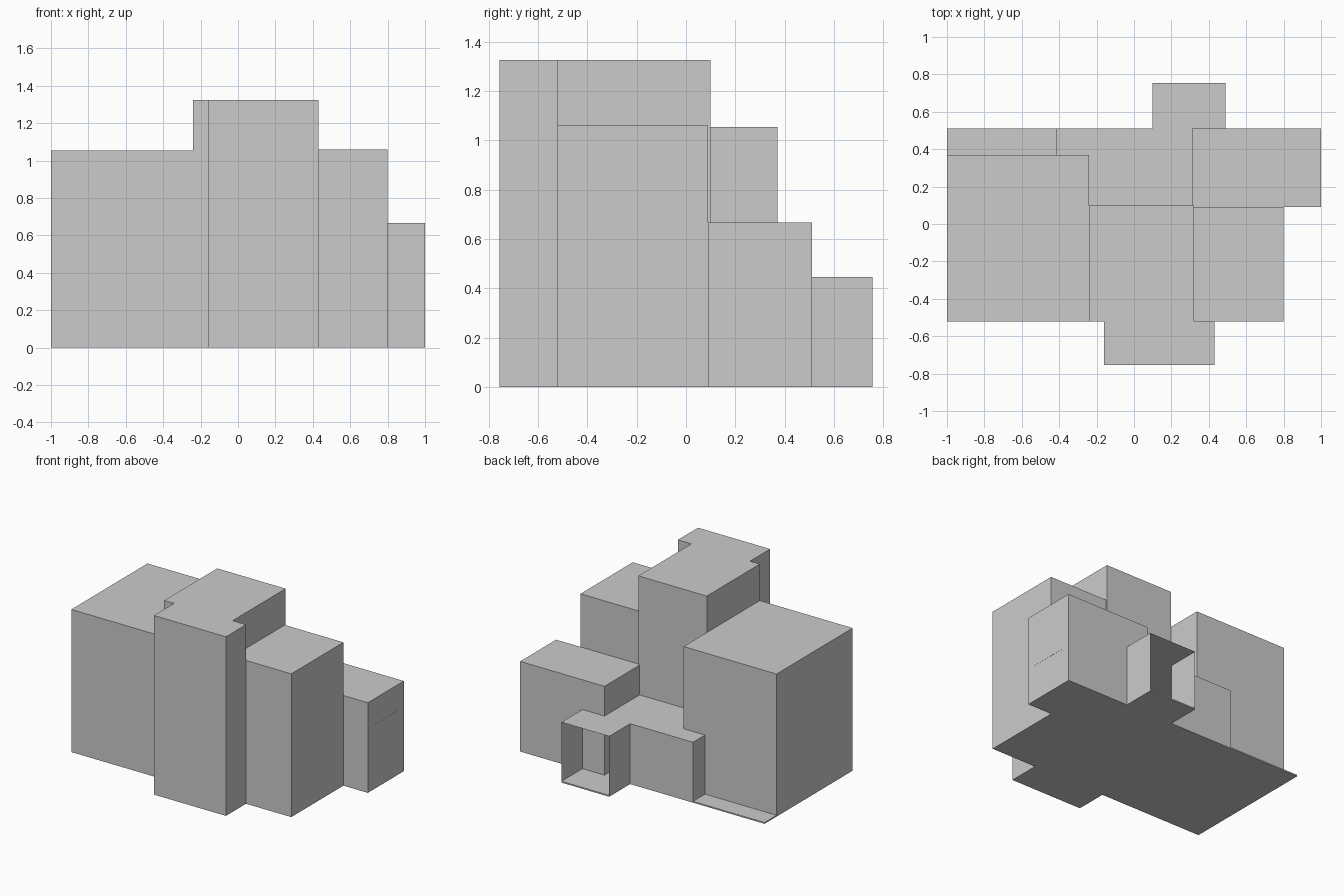
import bpy

if "Cube" in bpy.data.objects:
    bpy.data.objects.remove(bpy.data.objects["Cube"])

FLOOR = 0.01


def prism(name, pts, z0, z1, open_sides=()):
    """Extrude a counter-clockwise footprint; open_sides skips walls (and the underside)."""
    n = len(pts)
    verts = [(x, y, z) for z in (z0, z1) for x, y in pts]
    faces = [tuple(range(n, 2 * n))]
    if not open_sides:
        faces.append(tuple(reversed(range(n))))
    for i in range(n):
        if i not in open_sides:
            j = (i + 1) % n
            faces.append((i, j, j + n, i + n))
    mesh = bpy.data.meshes.new(name)
    mesh.from_pydata(verts, [], faces)
    mesh.update()
    obj = bpy.data.objects.new(name, mesh)
    bpy.context.collection.objects.link(obj)
    return obj


def rect(x0, x1, y0, y1):
    return [(x0, y0), (x1, y0), (x1, y1), (x0, y1)]


# Thin ground slab following the whole plan
prism("ground_slab", [
    (-1, -.52), (-.16, -.52), (-.16, -.755), (.43, -.755), (.43, -.52),
    (.80, -.52), (.80, .09), (1, .09), (1, .51), (.49, .51),
    (.49, .755), (.10, .755), (.10, .51), (-1, .51)], 0, FLOOR)

# Left block
prism("left_block", rect(-1, -.24, -.52, .37), FLOOR, 1.055)

# Central tower with its offset front bay
prism("central_tower", [
    (-.24, -.52), (-.16, -.52), (-.16, -.755), (.43, -.755),
    (.43, -.52), (.32, -.52), (.32, .10), (-.24, .10)], FLOOR, 1.325)

# Right block
prism("right_block", rect(.32, .80, -.52, .09), FLOOR, 1.06)

# Rear right wing and its side window pane
prism("rear_wing", rect(.31, 1, .09, .51), FLOOR, .667)
prism("side_window", rect(.99, 1.001, .155, .44), .27, .475)

# Low rear hall: hollow shell with a porch open to the back
prism("rear_hall_and_porch", [
    (-.415, .10), (.31, .10), (.31, .51), (.49, .51),
    (.49, .755), (.10, .755), (.10, .51), (-.415, .51)],
    FLOOR, .447, open_sides=(0, 1, 2, 4))
